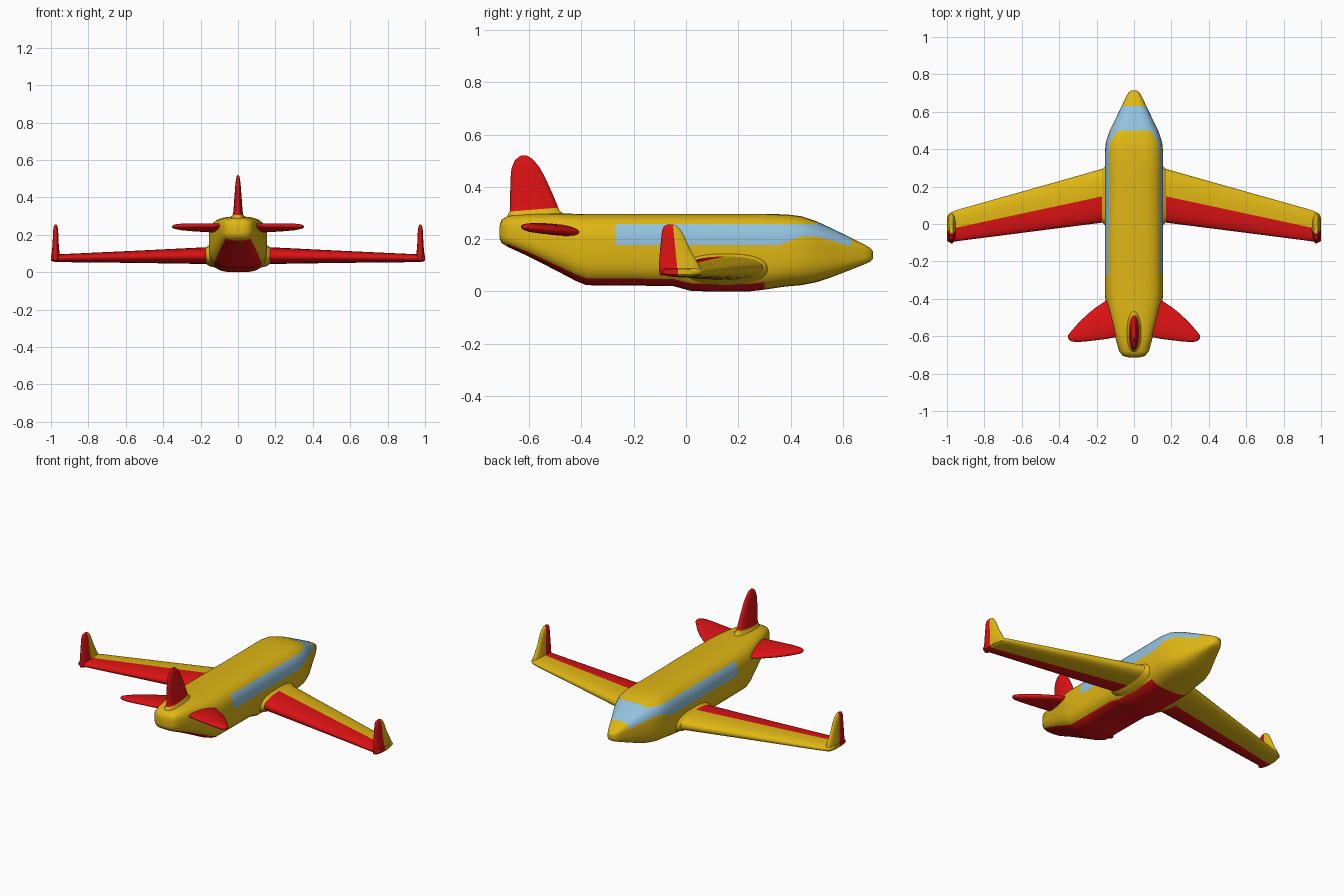
import bpy, bmesh, math
from mathutils import Vector

if "Cube" in bpy.data.objects:
    bpy.data.objects.remove(bpy.data.objects["Cube"])


def material(name, rgb):
    m = bpy.data.materials.new(name)
    m.diffuse_color = (*rgb, 1)
    m.use_nodes = True
    m.node_tree.nodes["Principled BSDF"].inputs["Base Color"].default_value = m.diffuse_color
    return m


MATS = [material("yellow", (0.74, 0.47, 0.007)),
        material("red", (0.72, 0.006, 0.007)),
        material("window_blue", (0.29, 0.54, 0.74))]
YELLOW, RED, BLUE = 0, 1, 2


def ring(centre, a, b, n=2.0, seg=32):
    """Superellipse cross-section spanned by half-axes a and b."""
    pts = []
    for i in range(seg):
        t = 2 * math.pi * i / seg
        c, s = math.cos(t), math.sin(t)
        u = math.copysign(abs(c) ** (2 / n), c)
        v = math.copysign(abs(s) ** (2 / n), s)
        pts.append(Vector(centre) + Vector(a) * u + Vector(b) * v)
    return pts


def loft(rings):
    bm = bmesh.new()
    rows = [[bm.verts.new(p) for p in r] for r in rings]
    k = len(rows[0])
    for r0, r1 in zip(rows, rows[1:]):
        for i in range(k):
            bm.faces.new((r0[i], r0[(i + 1) % k], r1[(i + 1) % k], r1[i]))
    bm.faces.new(rows[0])
    bm.faces.new(rows[-1])
    bmesh.ops.recalc_face_normals(bm, faces=bm.faces[:])
    return bm


def cut(bm, point, normal):
    bmesh.ops.bisect_plane(bm, geom=bm.verts[:] + bm.edges[:] + bm.faces[:],
                           plane_co=point, plane_no=normal, dist=1e-5)


def finish(bm, name, rule, mirror=False):
    for f in bm.faces:
        f.material_index = rule(f.calc_center_median(), f.material_index)
    me = bpy.data.meshes.new(name)
    bm.to_mesh(me)
    bm.free()
    for m in MATS:
        me.materials.append(m)
    ob = bpy.data.objects.new(name, me)
    bpy.context.collection.objects.link(ob)
    bpy.ops.object.select_all(action='DESELECT')
    ob.select_set(True)
    bpy.context.view_layer.objects.active = ob
    bpy.ops.object.shade_smooth_by_angle(angle=math.radians(45))
    if mirror:
        ob.modifiers.new("mirror", 'MIRROR').use_mirror_merge = False
    return ob


# Fuselage: (y, half width, bottom z, top z)
body = [(-.713, .03, .205, .25), (-.705, .06, .185, .275), (-.68, .08, .17, .289),
        (-.6, .102, .133, .296), (-.5, .13, .082, .298), (-.42, .15, .04, .297),
        (-.38, .156, .024, .296), (-.05, .156, .021, .296), (.02, .156, .002, .296),
        (.1, .156, 0, .296), (.24, .156, 0, .296), (.3, .156, .007, .296),
        (.38, .156, .019, .295), (.44, .15, .024, .288), (.5, .13, .036, .268),
        (.56, .1, .056, .24), (.63, .066, .083, .206), (.68, .043, .103, .181),
        (.705, .028, .114, .166), (.714, .014, .125, .155)]
bm = loft([ring((0, y, (zb + zt) / 2), (w, 0, 0), (0, 0, (zt - zb) / 2), 3.2, 48)
           for y, w, zb, zt in body])
bm.faces.ensure_lookup_table()
for f in bm.faces[:]:
    strip, i = divmod(f.index, 48)
    if 2 <= strip <= 10 and 30 <= i < 42:      # painted belly
        f.material_index = RED
# cuts that outline the windows
for p, nrm in [((0, -.27, 0), (0, 1, 0)), ((0, 0, .178), (0, 0, 1)),
               ((0, 0, .258), (0, 0, 1)), ((0, .36, .178), (0, -.4, 1)),
               ((0, 0, .21), (0, 0, 1)), ((0, .5, .21), (0, .292, 1))]:
    cut(bm, p, nrm)


def body_rule(c, current):
    if current == RED:
        return RED
    if .5 < c.y < .63:                          # windscreen
        return BLUE if c.z > .21 - .292 * (c.y - .5) else YELLOW
    low = .178 if c.y < .36 else min(.21, .178 + .4 * (c.y - .36))
    return BLUE if -.27 < c.y < .5 and low < c.z < .258 else YELLOW


finish(bm, "fuselage", body_rule)


# Wings: (x, trailing y, leading y, bottom z, top z)
def wing_ring(x, y0, y1, zb, zt):
    return ring((x, (y0 + y1) / 2, (zb + zt) / 2), (0, (y1 - y0) / 2, 0),
                (0, 0, (zt - zb) / 2), 2.4)


bm = loft([wing_ring(*s) for s in [
    (.1, .01, .315, .042, .14), (.165, .008, .296, .044, .134),
    (.55, -.041, .187, .05, .115), (.94, -.091, .077, .054, .097),
    (.975, -.097, .064, .055, .096), (.993, -.097, .052, .058, .092),
    (1.0, -.09, .035, .064, .086)]])
cut(bm, (.16, .15, 0), (.215, 1, 0))
finish(bm, "wing", lambda c, k: RED if c.y + .215 * (c.x - .16) < .15 else YELLOW, True)

# Wing root fairings
bm = loft([wing_ring(*s) for s in [
    (.1, -.02, .325, .02, .155), (.152, -.008, .312, .032, .147),
    (.163, .002, .302, .04, .139), (.172, .009, .293, .045, .133)]])
finish(bm, "wing_root_fairing", lambda c, k: YELLOW, True)


# Upright surfaces: (z, rear y, front y, half thickness)
def upright_ring(x, z, y0, y1, t):
    return ring((x, (y0 + y1) / 2, z), (0, (y1 - y0) / 2, 0), (t, 0, 0), 2.2)


bm = loft([upright_ring(.975, *s) for s in [
    (.062, -.1, .055, .024), (.085, -.104, .057, .024), (.11, -.103, .045, .02),
    (.16, -.099, .016, .016), (.21, -.094, -.006, .014), (.235, -.091, -.02, .012),
    (.25, -.084, -.035, .008), (.256, -.07, -.05, .003)]])
cut(bm, (0, -.03, .055), (0, 1, .1))
finish(bm, "winglet", lambda c, k: RED if c.y + .03 + .1 * (c.z - .055) < 0 else YELLOW, True)

# Tail fin with a yellow foot
bm = loft([upright_ring(0, *s) for s in [
    (.27, -.69, -.44, .05), (.295, -.68, -.465, .038), (.308, -.673, -.483, .028),
    (.33, -.672, -.492, .024), (.38, -.672, -.513, .021), (.43, -.671, -.536, .017),
    (.47, -.667, -.557, .014), (.5, -.655, -.58, .01), (.514, -.64, -.597, .007),
    (.52, -.628, -.61, .003)]])
cut(bm, (0, -.67, .306), (0, -.08, 1))
finish(bm, "tail_fin", lambda c, k: RED if c.z > .306 + .08 * (c.y + .67) else YELLOW)

# Tailplane: (x, rear y, front y, half thickness), tilted slightly nose down
rings = []
for x, y0, y1, t in [(.07, -.6, -.35, .022), (.15, -.615, -.41, .021),
                     (.2, -.621, -.443, .02), (.25, -.627, -.483, .019),
                     (.3, -.631, -.532, .017), (.33, -.629, -.567, .013),
                     (.346, -.62, -.585, .009), (.353, -.61, -.597, .003)]:
    m, h = (y0 + y1) / 2, (y1 - y0) / 2
    rings.append(ring((x, m, .238 - .07 * (m + .52)), (0, h, -.11 * h), (0, 0, t), 2.1))
finish(loft(rings), "tailplane", lambda c, k: RED, True)
